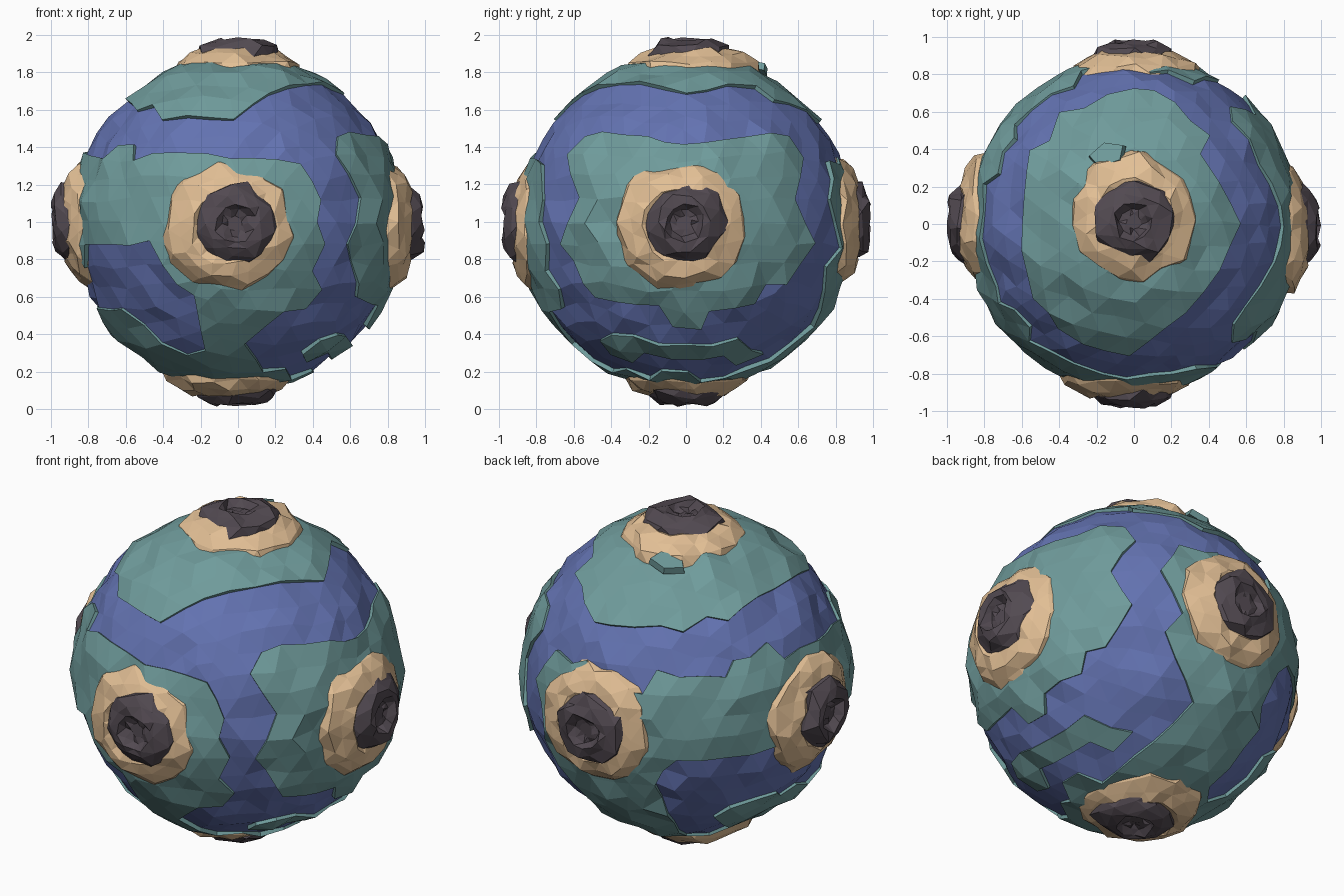
import bpy, bmesh, math, random
from mathutils import Vector

cube = bpy.data.objects.get("Cube")
if cube:
    bpy.data.objects.remove(cube, do_unlink=True)

CENTRE = Vector((0, 0, 1))
SEA_RADIUS = 0.878
LAND_LIFT = 1.019


def material(name, colour):
    mat = bpy.data.materials.new(name)
    mat.use_nodes = True
    mat.diffuse_color = (*colour, 1)
    bsdf = mat.node_tree.nodes["Principled BSDF"]
    bsdf.inputs["Base Color"].default_value = (*colour, 1)
    bsdf.inputs["Roughness"].default_value = 0.9
    return mat


land_teal = material("land teal", (0.16, 0.33, 0.33))
sea_blue = material("sea blue", (0.125, 0.17, 0.44))
sand_tan = material("sand tan", (0.76, 0.52, 0.3))
rock_dark = material("dark rock", (0.085, 0.068, 0.083))


def finish(name, bm, mats):
    mesh = bpy.data.meshes.new(name)
    bm.to_mesh(mesh)
    bm.free()
    for mat in mats:
        mesh.materials.append(mat)
    obj = bpy.data.objects.new(name, mesh)
    obj.location = CENTRE
    bpy.context.collection.objects.link(obj)
    return obj


def direction(az, el):
    az, el = math.radians(az), math.radians(el)
    return Vector((math.cos(el) * math.cos(az), math.cos(el) * math.sin(az), math.sin(el)))


# Sea channels: stops of azimuth, elevation and half width in degrees
north_ring = [(0, 41, 13), (50, 40, 9), (90, 27, 9), (135, 33, 9), (180, 35, 8),
              (235, 31, 8), (270, 32, 9), (293, 38, 12), (318, 45, 9), (360, 41, 13)]
east_ring = [(-66, -43, 14), (-45, -33, 11), (-20, -41, 6), (0, -42, 5), (20, -41, 6),
             (42, -35, 13), (58, -36, 11)]
west_ring = [(137, -57, 6), (130, -45, 10), (124, -30, 10), (133, -19, 11), (180, -24, 9),
             (225, -18, 11), (236, -20, 11), (242, -37, 13), (244, -47, 10)]
front_strait = [(-70, 32, 7), (-55, 20, 7), (-49, 12, 9), (-54, -5, 8), (-50, -30, 10)]
back_strait = [(56, 30, 8), (52, 8, 9), (56, -12, 8), (52, -30, 10)]
south_strait = [(-68, -58, 6), (-15, -63, 4), (25, -63, 4), (55, -56, 6)]

sea_blobs = []
for path in (north_ring, east_ring, west_ring, front_strait, back_strait, south_strait):
    for a, b in zip(path, path[1:]):
        for i in range(9):
            az, el, width = (p + (q - p) * i / 8 for p, q in zip(a, b))
            sea_blobs.append((direction(az, el), math.cos(math.radians(width))))


def is_sea(point):
    d = point.normalized()
    return any(d.dot(centre) > limit for centre, limit in sea_blobs)


def globe(seed):
    random.seed(seed)
    bm = bmesh.new()
    bmesh.ops.create_icosphere(bm, subdivisions=4, radius=SEA_RADIUS)
    for v in bm.verts:
        v.co += Vector([random.uniform(-0.016, 0.016) for _ in range(3)])
    return bm


# Sea globe
finish("sea", globe(4), [sea_blue])

# Continents: raised plates with steep shores, lone spikes along the coast smoothed away
bm = globe(4)
wet = {f: is_sea(f.calc_center_median()) for f in bm.faces}
for _ in range(2):
    for f in bm.faces:
        around = [wet[g] for e in f.edges for g in e.link_faces if g is not f]
        if around.count(wet[f]) < 2:
            wet[f] = not wet[f]
bmesh.ops.delete(bm, geom=[f for f in wet if wet[f]], context='FACES')
raised = bmesh.ops.extrude_face_region(bm, geom=bm.faces[:])
for v in raised["geom"]:
    if isinstance(v, bmesh.types.BMVert):
        v.co *= LAND_LIFT + random.uniform(-0.008, 0.012)
bmesh.ops.recalc_face_normals(bm, faces=bm.faces[:])
finish("continents", bm, [land_teal])


def ring_strip(bm, rings, index):
    for lower, upper in zip(rings, rings[1:]):
        n = len(lower)
        for i in range(n):
            j = (i + 1) % n
            for tri in ((lower[i], lower[j], upper[j]), (lower[i], upper[j], upper[i])):
                bm.faces.new(tri).material_index = index


def jagged_ring(bm, turn, shift, radius, height, rough, sides, phase):
    ring = []
    for i in range(sides):
        angle = math.tau * (i + phase + random.uniform(-0.2, 0.2)) / sides
        r = radius * (1 + random.uniform(-rough, rough))
        h = height + random.uniform(-0.013, 0.013)
        spot = turn @ Vector((r * math.cos(angle), r * math.sin(angle), h))
        ring.append(bm.verts.new(spot + shift))
    return ring


# Volcanoes: sandy skirt, dark cone and sunken crater
skirt = [(0.36, 0.77), (0.33, 0.85), (0.27, 0.895), (0.2, 0.922), (0.14, 0.9)]
cone = [(0.225, 0.885), (0.195, 0.935), (0.15, 0.97), (0.105, 0.978), (0.075, 0.945), (0.04, 0.938)]


def volcano(name, axis, shift, seed):
    random.seed(seed)
    axis, shift = Vector(axis), Vector(shift)
    turn = axis.to_track_quat('Z', 'Y')
    bm = bmesh.new()
    for index, (profile, sides, rough) in enumerate(((skirt, 17, 0.07), (cone, 10, 0.12))):
        offset = shift * (1 - index * 0.7)
        rings = [jagged_ring(bm, turn, offset, r, h, rough, sides, -k / 2)
                 for k, (r, h) in enumerate(profile)]
        ring_strip(bm, rings, index)
    bm.faces.new(rings[-1]).material_index = index
    # Move the rim so the peak reaches its full height
    rim = rings[2] + rings[3]
    rise = (1.0 if axis.x else 0.987) - max(v.co.dot(axis) for v in rim)
    for v in rim:
        v.co += axis * rise
    finish(name, bm, [sand_tan, rock_dark])


volcano("front_volcano", (0, -1, 0), (-0.05, 0, -0.03), 3)
volcano("back_volcano", (0, 1, 0), (0, 0, 0), 4)
volcano("left_volcano", (1, 0, 0), (0, -0.03, -0.02), 5)
volcano("right_volcano", (-1, 0, 0), (0, 0.02, 0), 6)
volcano("top_volcano", (0, 0, 1), (0, 0.04, 0), 7)
volcano("bottom_volcano", (0, 0, -1), (-0.04, 0, 0), 8)

# Loose slab of land beside the top volcano
bm = bmesh.new()
bmesh.ops.create_cone(bm, cap_ends=True, segments=5, radius1=0.11, radius2=0.1, depth=0.04)
slab = finish("land_slab", bm, [land_teal])
slab.location = CENTRE + Vector((-0.14, 0.37, 0.82))
slab.rotation_euler = (-0.3, -0.15, 0.3)
slab.scale = (1, 0.65, 1)
